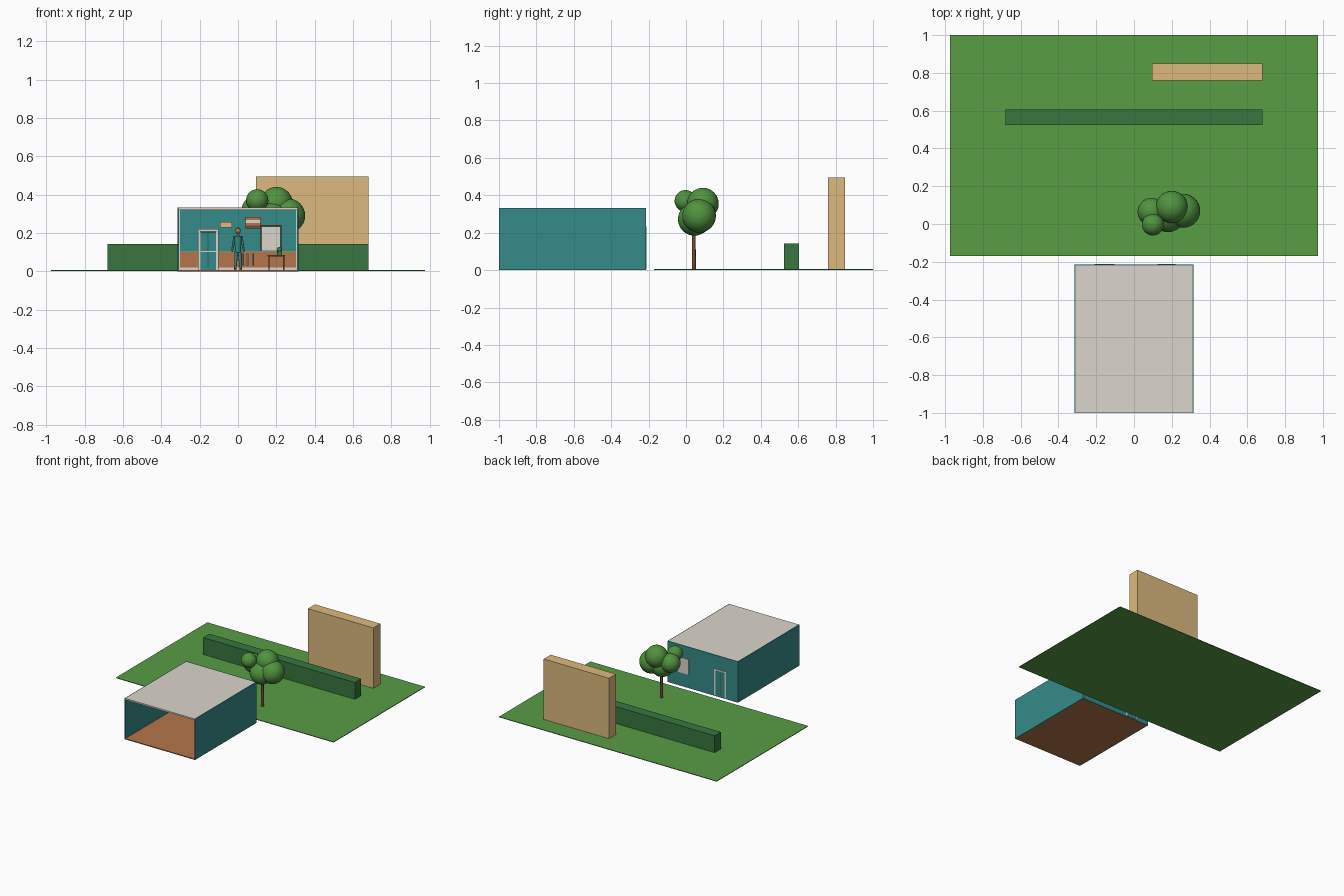
import bpy
from mathutils import Vector

if "Cube" in bpy.data.objects:
    bpy.data.objects.remove(bpy.data.objects["Cube"], do_unlink=True)


def material(name, *rgb):
    m = bpy.data.materials.new(name)
    m.use_nodes = True
    m.diffuse_color = (*rgb, 1)
    m.node_tree.nodes["Principled BSDF"].inputs["Base Color"].default_value = (*rgb, 1)
    return m


LAWN = material("lawn green", 0.10, 0.34, 0.06)
LEAF = material("leaf green", 0.08, 0.29, 0.05)
HEDGE = material("hedge green", 0.04, 0.18, 0.05)
SAND = material("sand", 0.72, 0.49, 0.21)
TEAL = material("teal", 0.035, 0.26, 0.25)
CREAM = material("cream", 0.71, 0.67, 0.60)
WOOD = material("warm wood", 0.46, 0.18, 0.07)
BARK = material("dark wood", 0.18, 0.07, 0.03)
DARK = material("dark teal", 0.015, 0.11, 0.11)


def box(name, x, y, z, mat):
    """Box from (min, max) ranges on each axis."""
    bpy.ops.mesh.primitive_cube_add(size=1)
    o = bpy.context.object
    o.name = name
    o.location = [(a + b) / 2 for a, b in (x, y, z)]
    o.scale = [b - a for a, b in (x, y, z)]
    o.data.materials.append(mat)
    return o


def ball(name, centre, r, mat, segments=32):
    bpy.ops.mesh.primitive_uv_sphere_add(segments=segments, ring_count=segments // 2,
                                         radius=r, location=centre)
    o = bpy.context.object
    o.name = name
    o.data.materials.append(mat)
    bpy.ops.object.shade_smooth()
    return o


def rod(name, a, b, r1, r2, mat):
    """Tapered round bar between two points."""
    a, b = Vector(a), Vector(b)
    bpy.ops.mesh.primitive_cone_add(vertices=16, radius1=r1, radius2=r2,
                                    depth=(b - a).length, location=(a + b) / 2)
    o = bpy.context.object
    o.name = name
    o.rotation_mode = "QUATERNION"
    o.rotation_quaternion = (b - a).to_track_quat("Z", "Y")
    o.data.materials.append(mat)
    bpy.ops.object.shade_smooth_by_angle()
    return o


def frame(name, x, z, y, w, mat):
    """Rectangular trim made of two posts and a head rail."""
    box(name + "_post_a", (x[0], x[0] + w), y, z, mat)
    box(name + "_post_b", (x[1] - w, x[1]), y, z, mat)
    box(name + "_head", (x[0] + w, x[1] - w), y, (z[1] - w, z[1]), mat)


# Garden
box("lawn", (-0.975, 0.975), (-0.17, 1), (0.001, 0.006), LAWN)
box("hedge", (-0.68, 0.68), (0.525, 0.605), (0.006, 0.143), HEDGE)
box("garden_wall", (0.095, 0.68), (0.76, 0.85), (0.006, 0.495), SAND)

# Tree
rod("tree_trunk", (0.19, 0.042, 0.004), (0.19, 0.042, 0.25), 0.011, 0.009, BARK)
CROWN = [(0.1, -0.003, 0.37, 0.058), (0.2, 0.09, 0.355, 0.085), (0.26, 0.07, 0.29, 0.09),
         (0.092, 0.065, 0.32, 0.073), (0.18, 0.045, 0.272, 0.088)]
for x, y, z, r in CROWN:
    ball("tree_crown", (x, y, z), r, LEAF)

# Room shell, open at the front
X, T, TOP, BACK = 0.315, 0.006, 0.332, -0.215
box("floor", (T - X, X - T), (-1, BACK - T), (0, 0.007), WOOD)
box("roof", (T - X, X - T), (-1, BACK - T), (0.32, TOP), CREAM)
for side, s in (("right", -1), ("left", 1)):
    box(side + "_wall", sorted((s * X, s * (X - T))), (-1, BACK), (0, TOP), TEAL)
    box(side + "_corner_trim", sorted((s * (X - T), s * 0.303)), (-0.227, -0.221),
        (0.007, 0.32), CREAM)
box("back_wall", (T - X, X - T), (BACK - T, BACK), (0, TOP), TEAL)

# Panelling on the back wall
box("wainscot", (-0.303, 0.303), (-0.226, -0.221), (0.02, 0.1), WOOD)
box("skirting", (-0.303, 0.303), (-0.229, -0.221), (0.007, 0.02), CREAM)
box("chair_rail", (-0.303, 0.303), (-0.229, -0.221), (0.1, 0.106), CREAM)

# Door, showing on both faces of the wall
box("door_leaf", (-0.195, -0.115), (-0.234, -0.213), (0.007, 0.205), TEAL)
for y in ((-0.238, -0.221), (-0.215, -0.212)):
    frame("door_frame", (-0.208, -0.102), (0.007, 0.22), y, 0.013, CREAM)
box("door_groove", (-0.16, -0.155), (-0.236, -0.212), (0.02, 0.2), DARK)
box("door_bar", (-0.195, -0.115), (-0.237, -0.234), (0.1, 0.106), CREAM)

# Window
box("window_blind", (0.125, 0.22), (-0.226, -0.212), (0.108, 0.232), CREAM)
frame("window_frame", (0.117, 0.228), (0.104, 0.24), (-0.23, -0.221), 0.007, BARK)

# Wall picture and striped cabinet
box("wall_picture", (-0.095, -0.032), (-0.229, -0.221), (0.227, 0.257), SAND)
for i, mat in enumerate((WOOD, CREAM, WOOD, BARK)):
    z = 0.283 - i * 0.015
    box("wall_cabinet_band", (0.04, 0.118), (-0.27, -0.221), (z - 0.015, z), mat)

# Table with a plant
box("table_top", (0.155, 0.245), (-0.33, -0.25), (0.078, 0.086), BARK)
for x in (0.158, 0.236):
    for y in (-0.327, -0.259):
        box("table_leg", (x, x + 0.006), (y, y + 0.006), (0.007, 0.078), BARK)
box("plant_pot", (0.203, 0.229), (-0.303, -0.277), (0.086, 0.104), HEDGE)
ball("plant_leaves", (0.216, -0.29, 0.112), 0.014, HEDGE, 16)

# Radiator bars
for x in (0.025, 0.052, 0.076):
    rod("radiator_bar", (x, -0.236, 0.03), (x, -0.236, 0.092), 0.004, 0.004, CREAM)

# Standing figure
Y = -0.32
rod("figure_torso", (0, Y, 0.098), (0, Y, 0.185), 0.014, 0.02, TEAL)
rod("figure_neck", (0, Y, 0.183), (0, Y, 0.2), 0.007, 0.006, WOOD)
ball("figure_head", (0, Y, 0.21), 0.014, WOOD, 16)
ball("figure_hair", (0, Y + 0.004, 0.215), 0.0135, BARK, 16)
for s in (-1, 1):
    rod("figure_arm", (s * 0.018, Y, 0.182), (s * 0.03, Y, 0.11), 0.006, 0.005, TEAL)
    ball("figure_hand", (s * 0.031, Y, 0.106), 0.006, WOOD, 12)
    rod("figure_leg", (s * 0.014, Y, 0.012), (s * 0.008, Y, 0.105), 0.006, 0.009, TEAL)
    box("figure_shoe", (s * 0.014 - 0.006, s * 0.014 + 0.006), (Y - 0.018, Y + 0.007),
        (0.007, 0.016), BARK)
